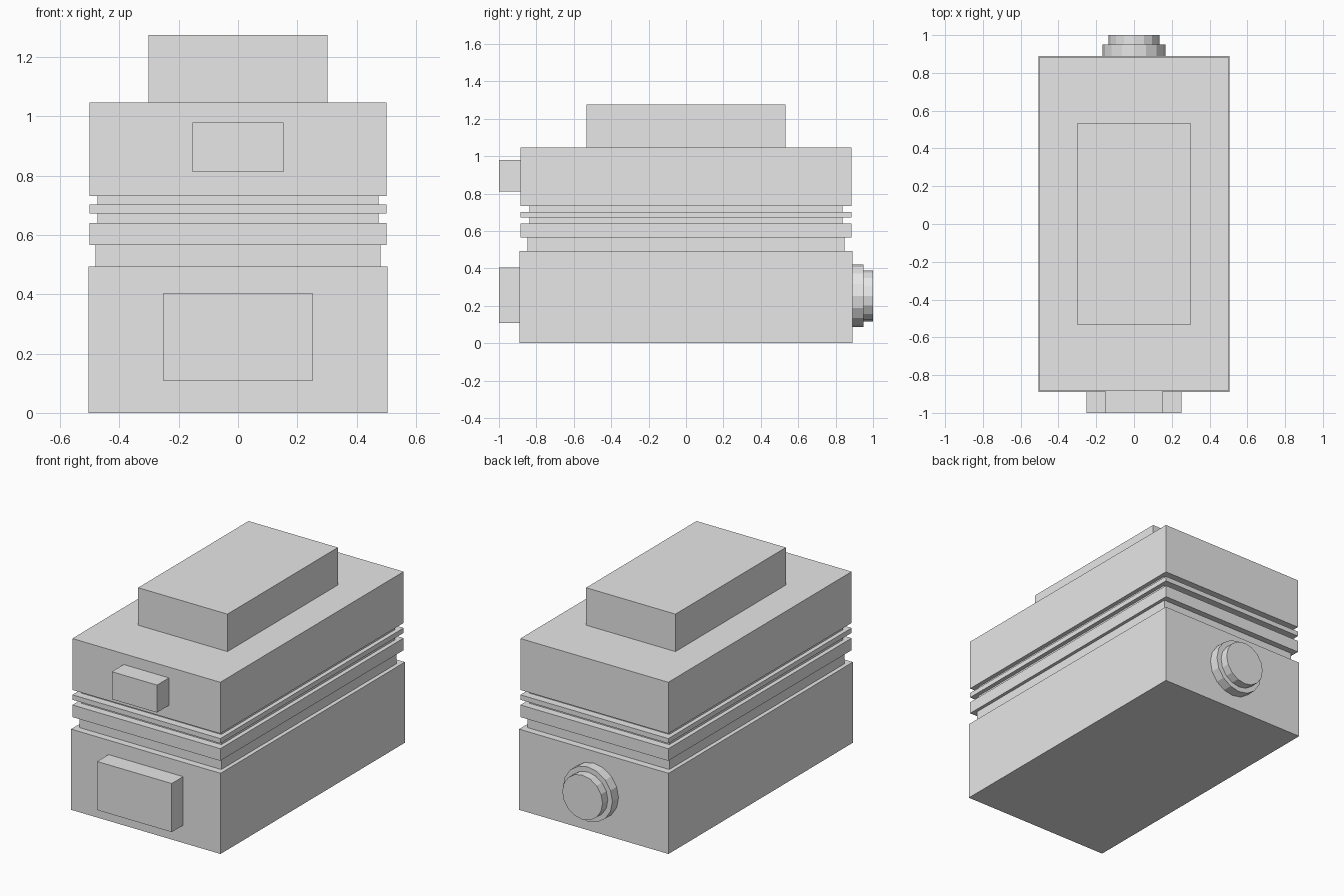
import bpy
import bmesh
from math import pi
from mathutils import Matrix

old = bpy.data.objects.get("Cube")
if old:
    bpy.data.objects.remove(old)

GREY = (0.8, 0.8, 0.8, 1)
grey = bpy.data.materials.new("light grey")
grey.use_nodes = True
grey.diffuse_color = GREY
grey.node_tree.nodes["Principled BSDF"].inputs["Base Color"].default_value = GREY


def finish(name, bm):
    mesh = bpy.data.meshes.new(name)
    bm.to_mesh(mesh)
    bm.free()
    mesh.materials.append(grey)
    bpy.context.collection.objects.link(bpy.data.objects.new(name, mesh))


def box(name, half_x, y0, y1, z0, z1):
    bm = bmesh.new()
    place = Matrix.Translation((0, (y0 + y1) / 2, (z0 + z1) / 2))
    size = Matrix.Diagonal((2 * half_x, y1 - y0, z1 - z0, 1))
    bmesh.ops.create_cube(bm, size=1, matrix=place @ size)
    finish(name, bm)


def disc(name, radius, y0, y1, z):
    bm = bmesh.new()
    place = Matrix.Translation((0, (y0 + y1) / 2, z)) @ Matrix.Rotation(pi / 2, 4, "X")
    bmesh.ops.create_cone(bm, cap_ends=True, segments=16, radius1=radius,
                          radius2=radius, depth=y1 - y0, matrix=place)
    finish(name, bm)


# Stacked housing: name, half width, half length, top height
z = 0
for name, hx, hy, top in (
    ("lower_body", 0.505, 0.89, 0.493),
    ("lower_groove", 0.48, 0.847, 0.566),
    ("wide_band", 0.5, 0.885, 0.64),
    ("middle_groove", 0.474, 0.838, 0.672),
    ("thin_band", 0.5, 0.885, 0.702),
    ("upper_groove", 0.474, 0.838, 0.732),
    ("upper_body", 0.5, 0.885, 1.046),
    ("top_block", 0.302, 0.533, 1.275),
):
    box(name, hx, -hy, hy, z, top)
    z = top

# Front blocks
box("lower_front_block", 0.252, -1, -0.89, 0.108, 0.405)
box("upper_front_block", 0.153, -1, -0.885, 0.812, 0.98)

# Stepped round knob on the back
disc("knob_base", 0.167, 0.89, 0.949, 0.253)
disc("knob_cap", 0.136, 0.949, 1, 0.253)
